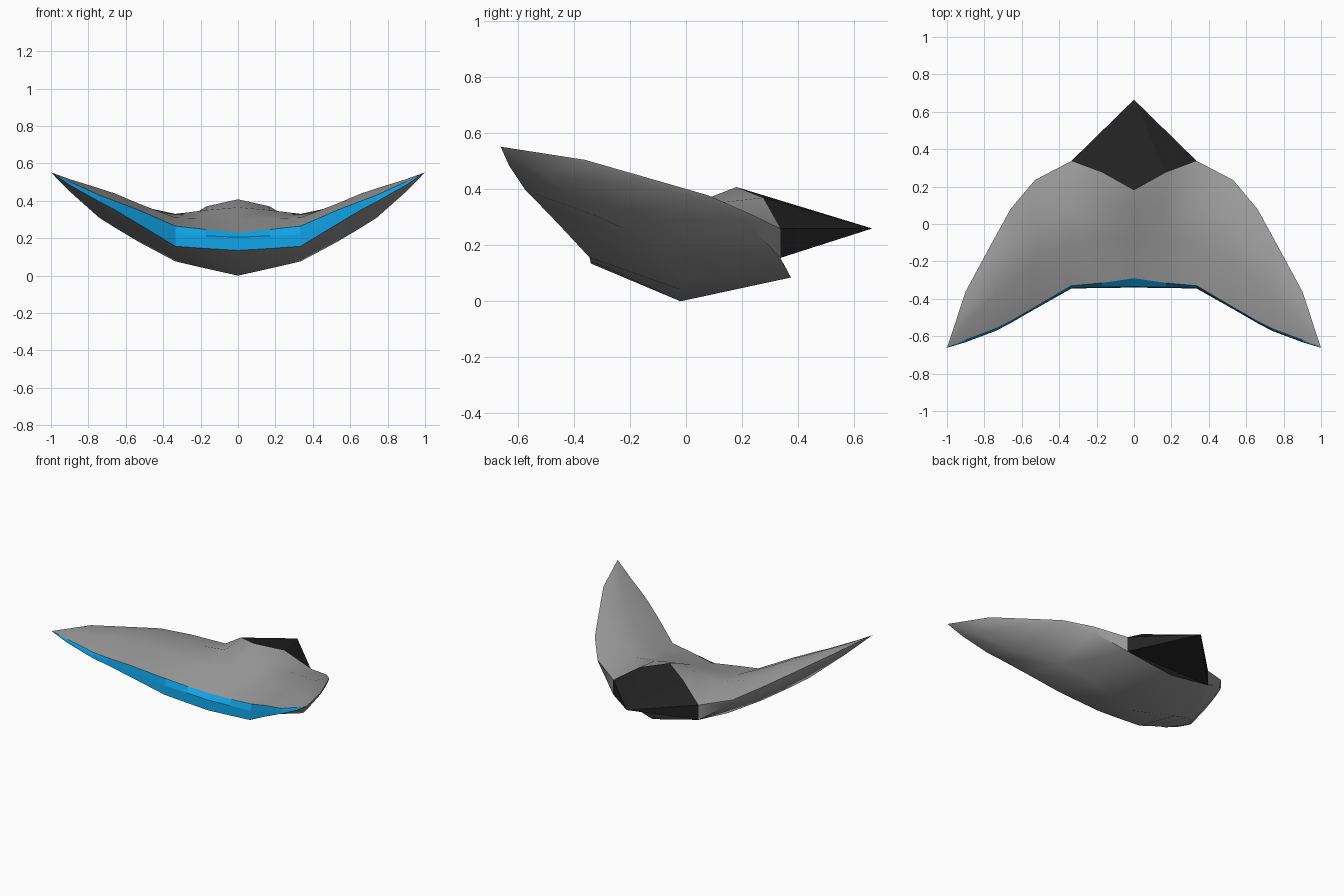
import bpy, bmesh, math

if "Cube" in bpy.data.objects:
    bpy.data.objects.remove(bpy.data.objects["Cube"])

# Half-span cross-sections: x -> (y, z) of front top, two top points, back top,
# back bottom, keel, front bottom, front middle
SECTIONS = [
    (0.00, [(-.29, .23), (-.06, .305), (.07, .365), (.18, .408), (.375, .085), (-.02, 0), (-.34, .135), (-.335, .205)]),
    (0.17, [(-.315, .247), (-.08, .305), (.10, .35), (.275, .37), (.355, .12), (-.01, .038), (-.342, .145), (-.338, .213)]),
    (0.335, [(-.33, .265), (-.10, .31), (.10, .33), (.337, .26), (.337, .155), (0, .076), (-.345, .157), (-.34, .22)]),
    (0.53, [(-.445, .35), (-.2, .385), (.02, .372), (.235, .31), (.22, .28), (-.1, .18), (-.455, .275), (-.45, .315)]),
    (0.66, [(-.52, .40), (-.3, .44), (-.1, .43), (.08, .378), (.07, .36), (-.22, .258), (-.53, .353), (-.525, .38)]),
    (0.74, [(-.56, .43), (-.37, .466), (-.2, .458), (-.065, .42), (-.075, .40), (-.33, .308), (-.572, .395), (-.568, .415)]),
    (0.90, [(-.62, .503), (-.53, .516), (-.45, .516), (-.36, .505), (-.365, .495), (-.5, .45), (-.632, .485), (-.628, .495)]),
]
TIP = (1.0, -.662, .552)
APEX = (0, .665, .26)


def material(name, rgb):
    m = bpy.data.materials.new(name)
    m.diffuse_color = (*rgb, 1)
    m.use_nodes = True
    m.node_tree.nodes["Principled BSDF"].inputs["Base Color"].default_value = m.diffuse_color
    return m


def finish(name, bm, mat, angle=None):
    """Mirror the half-built part across x = 0 and link it."""
    bmesh.ops.mirror(bm, geom=bm.verts[:] + bm.edges[:] + bm.faces[:],
                     axis='X', merge_dist=0)
    bmesh.ops.remove_doubles(bm, verts=bm.verts, dist=0.0005)
    bmesh.ops.recalc_face_normals(bm, faces=bm.faces)
    me = bpy.data.meshes.new(name)
    bm.to_mesh(me)
    bm.free()
    me.materials.append(mat)
    ob = bpy.data.objects.new(name, me)
    bpy.context.collection.objects.link(ob)
    if angle:
        bpy.ops.object.select_all(action='DESELECT')
        ob.select_set(True)
        bpy.context.view_layer.objects.active = ob
        bpy.ops.object.shade_smooth_by_angle(angle=math.radians(angle))
    return ob


def point(i, k):
    x, ring = SECTIONS[i]
    return (x, *ring[k % 8])


def add_face(bm, pts):
    bm.faces.new([bm.verts.new(p) for p in pts])


def loft(name, sides, mat, angle=None):
    """Skin the chosen sides of the cross-sections out to the wing tip."""
    bm = bmesh.new()
    last = len(SECTIONS) - 1
    for k in sides:
        for i in range(last):
            if k == 3 and i < 2:      # tail opening
                continue
            add_face(bm, [point(i, k), point(i + 1, k), point(i + 1, k + 1), point(i, k + 1)])
        add_face(bm, [point(last, k), TIP, point(last, k + 1)])
    return finish(name, bm, mat, angle)


grey = material("hull_grey", (.33, .33, .33))
blue = material("band_blue", (.005, .36, .78))
black = material("tail_black", (.016, .016, .016))

# Winged hull and the leading-edge band
loft("winged_hull", range(0, 6), grey, 50)
loft("front_band", (6, 7), blue)

# Pointed tail closing the rear of the hull
bm = bmesh.new()
for i in range(2):
    add_face(bm, [APEX, point(i, 3), point(i + 1, 3)])
add_face(bm, [APEX, point(2, 3), point(2, 4)])
centre = (0, *SECTIONS[2][1][4])
add_face(bm, [APEX, point(2, 4), centre])
add_face(bm, [centre, point(2, 4), point(1, 4), point(0, 4)])
finish("pointed_tail", bm, black)
